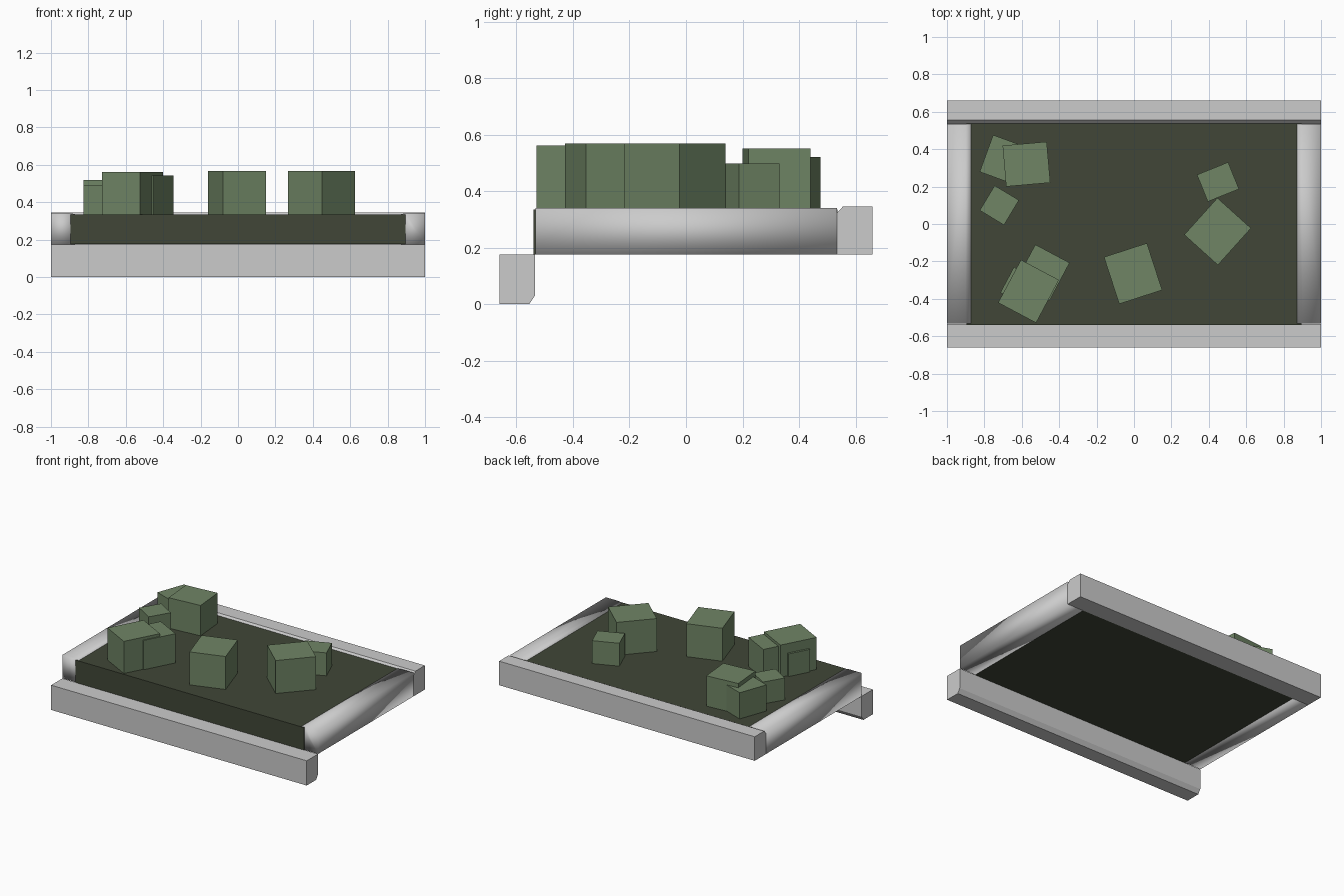
import bpy
from math import radians
from mathutils import Matrix, Vector

if "Cube" in bpy.data.objects:
    bpy.data.objects.remove(bpy.data.objects["Cube"])


def material(name, rgb):
    m = bpy.data.materials.new(name)
    m.diffuse_color = (*rgb, 1)
    m.use_nodes = True
    m.node_tree.nodes["Principled BSDF"].inputs["Base Color"].default_value = m.diffuse_color
    return m


leaf = material("leaf_green", (0.16, 0.235, 0.13))
earth = material("dark_earth", (0.052, 0.062, 0.038))


def make(name, verts, faces, mat=None):
    me = bpy.data.meshes.new(name)
    me.from_pydata(verts, [], faces)
    ob = bpy.data.objects.new(name, me)
    bpy.context.collection.objects.link(ob)
    if mat:
        me.materials.append(mat)
    return ob


def box(name, center, size, angle=0, mat=None):
    rot = Matrix.Rotation(radians(angle), 3, 'Z')
    verts = [Vector(center) + rot @ Vector((sx * size[0] / 2, sy * size[1] / 2, sz * size[2] / 2))
             for sz in (-1, 1) for sx, sy in ((-1, -1), (1, -1), (1, 1), (-1, 1))]
    faces = [(3, 2, 1, 0), (4, 5, 6, 7)] + [(i, (i + 1) % 4, (i + 1) % 4 + 4, i + 4) for i in range(4)]
    return make(name, verts, faces, mat)


def bar(name, profile, start, end, place):
    # Extrude a (u, z) profile between start and end; place maps (t, u, z) to 3D
    n = len(profile)
    verts = [place(t, u, z) for t in (start, end) for u, z in profile]
    faces = [tuple(range(n)), tuple(range(2 * n - 1, n - 1, -1))]
    faces += [(i, i + n, (i + 1) % n + n, (i + 1) % n) for i in range(n)]
    ob = make(name, verts, faces)
    import bmesh
    bm = bmesh.new()
    bm.from_mesh(ob.data)
    bmesh.ops.recalc_face_normals(bm, faces=bm.faces)
    bm.to_mesh(ob.data)
    bm.free()
    return ob


# Kerbs with a chamfered inner edge; the front one is dropped and upside down
back = [(0.535, 0.175), (0.66, 0.175), (0.66, 0.345), (0.555, 0.345), (0.535, 0.323)]
bar("back_kerb", back, -1, 1, lambda t, u, z: (t, u, z))
front = [(-0.535, 0.175), (-0.66, 0.175), (-0.66, 0), (-0.555, 0), (-0.535, 0.03)]
bar("front_kerb", front, -1, 1, lambda t, u, z: (t, u, z))
side = [(0.872, 0.175), (1, 0.175), (1, 0.341), (0.9, 0.341), (0.872, 0.337)]
for name, s in (("left_kerb", -1), ("right_kerb", 1)):
    ob = bar(name, side, -0.533, 0.535, lambda t, u, z: (s * u, t, z))
    ob.data.polygons.foreach_set("use_smooth", [True] * len(ob.data.polygons))

# Soil bed filling the frame
box("soil_bed", (0, -0.001, 0.2555), (1.79, 1.076, 0.159), 0, earth)

# Cube shrubs: x, y, width, depth, top height, turn
shrubs = [
    (-0.005, -0.265, 0.242, 0.264, 0.568, 18),
    (0.447, -0.04, 0.265, 0.242, 0.568, 48),
    (0.449, 0.225, 0.18, 0.155, 0.497, 22),
    (-0.575, 0.32, 0.237, 0.22, 0.55, 5),
    (-0.70, 0.345, 0.19, 0.21, 0.52, -20),
    (-0.72, 0.10, 0.152, 0.155, 0.49, -31),
    (-0.564, -0.36, 0.23, 0.26, 0.562, -28),
    (-0.49, -0.26, 0.208, 0.23, 0.542, -28),
    (-0.61, -0.335, 0.155, 0.155, 0.495, -28),
]
for i, (x, y, w, d, top, turn) in enumerate(shrubs, 1):
    base = 0.333
    box(f"shrub_{i}", (x, y, (top + base) / 2), (w, d, top - base), turn, leaf)
